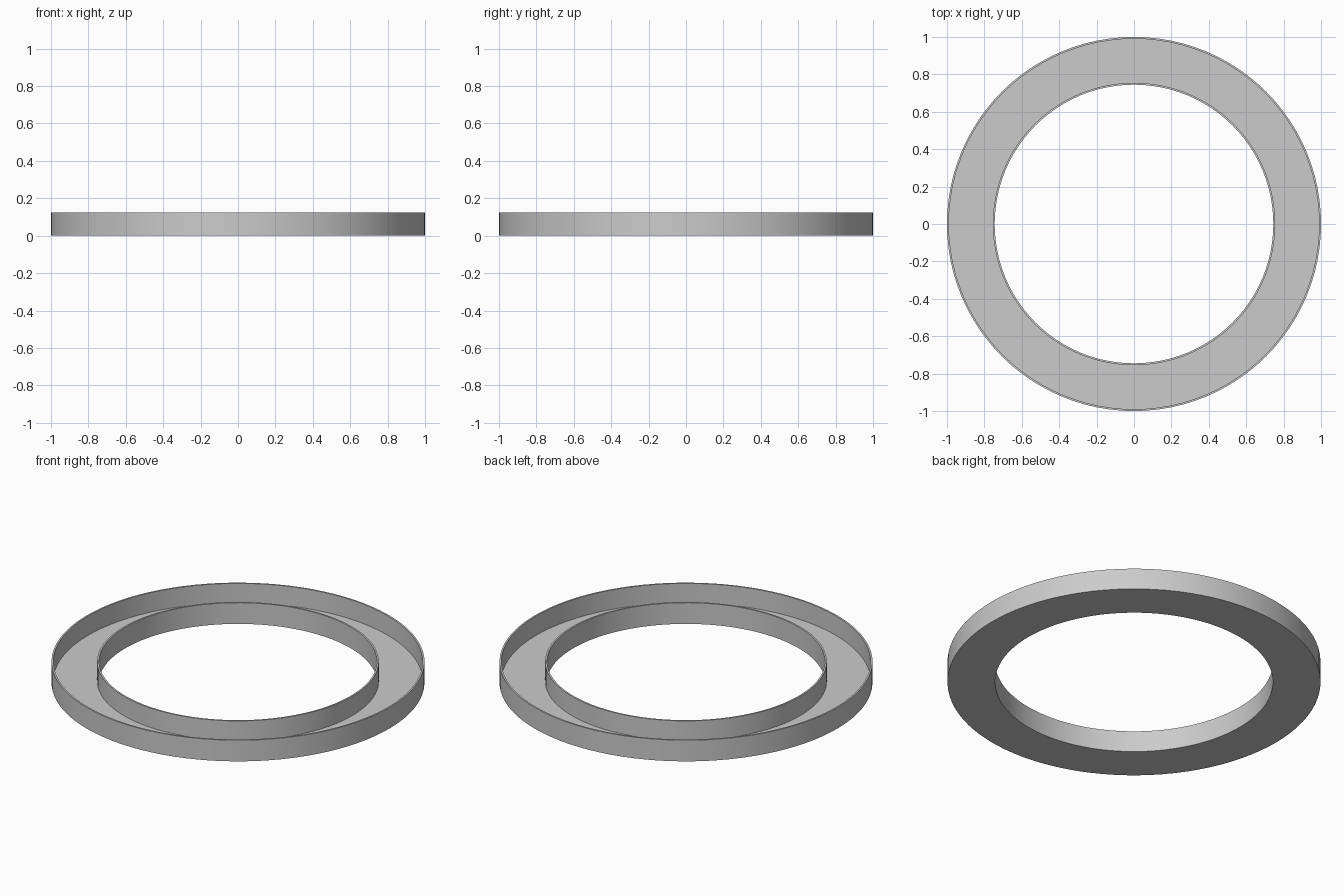
import bpy
import bmesh
import math

cube = bpy.data.objects.get("Cube")
if cube:
    bpy.data.objects.remove(cube, do_unlink=True)

# Main dimensions
OUTER, INNER, HEIGHT = 1.0, 0.745, 0.125
WALL = 0.01
SEGMENTS = 96

grey = bpy.data.materials.new("plain grey")
grey.use_nodes = True
colour = (0.6, 0.6, 0.6, 1)
grey.diffuse_color = colour
grey.node_tree.nodes["Principled BSDF"].inputs["Base Color"].default_value = colour


def lathe(name, profile, material):
    """Spin a closed (radius, height) profile around the z axis."""
    bm = bmesh.new()
    verts = [bm.verts.new((r, 0, z)) for r, z in profile]
    edges = [bm.edges.new((a, b)) for a, b in zip(verts, verts[1:] + verts[:1])]
    bmesh.ops.spin(bm, geom=verts + edges, cent=(0, 0, 0), axis=(0, 0, 1),
                   angle=math.tau, steps=SEGMENTS, use_merge=True)
    bmesh.ops.remove_doubles(bm, verts=bm.verts, dist=0.0001)
    bmesh.ops.recalc_face_normals(bm, faces=bm.faces)
    mesh = bpy.data.meshes.new(name)
    bm.to_mesh(mesh)
    bm.free()
    mesh.materials.append(material)
    obj = bpy.data.objects.new(name, mesh)
    bpy.context.collection.objects.link(obj)
    bpy.ops.object.select_all(action="DESELECT")
    obj.select_set(True)
    bpy.context.view_layer.objects.active = obj
    bpy.ops.object.shade_smooth_by_angle(angle=math.radians(30))
    return obj


# Open-topped ring tray: thin outer wall, thin floor, thin inner wall
lathe("ring_tray", [
    (INNER, 0), (OUTER, 0),
    (OUTER, HEIGHT), (OUTER - WALL, HEIGHT),
    (OUTER - WALL, WALL), (INNER + WALL, WALL),
    (INNER + WALL, HEIGHT), (INNER, HEIGHT),
], grey)
